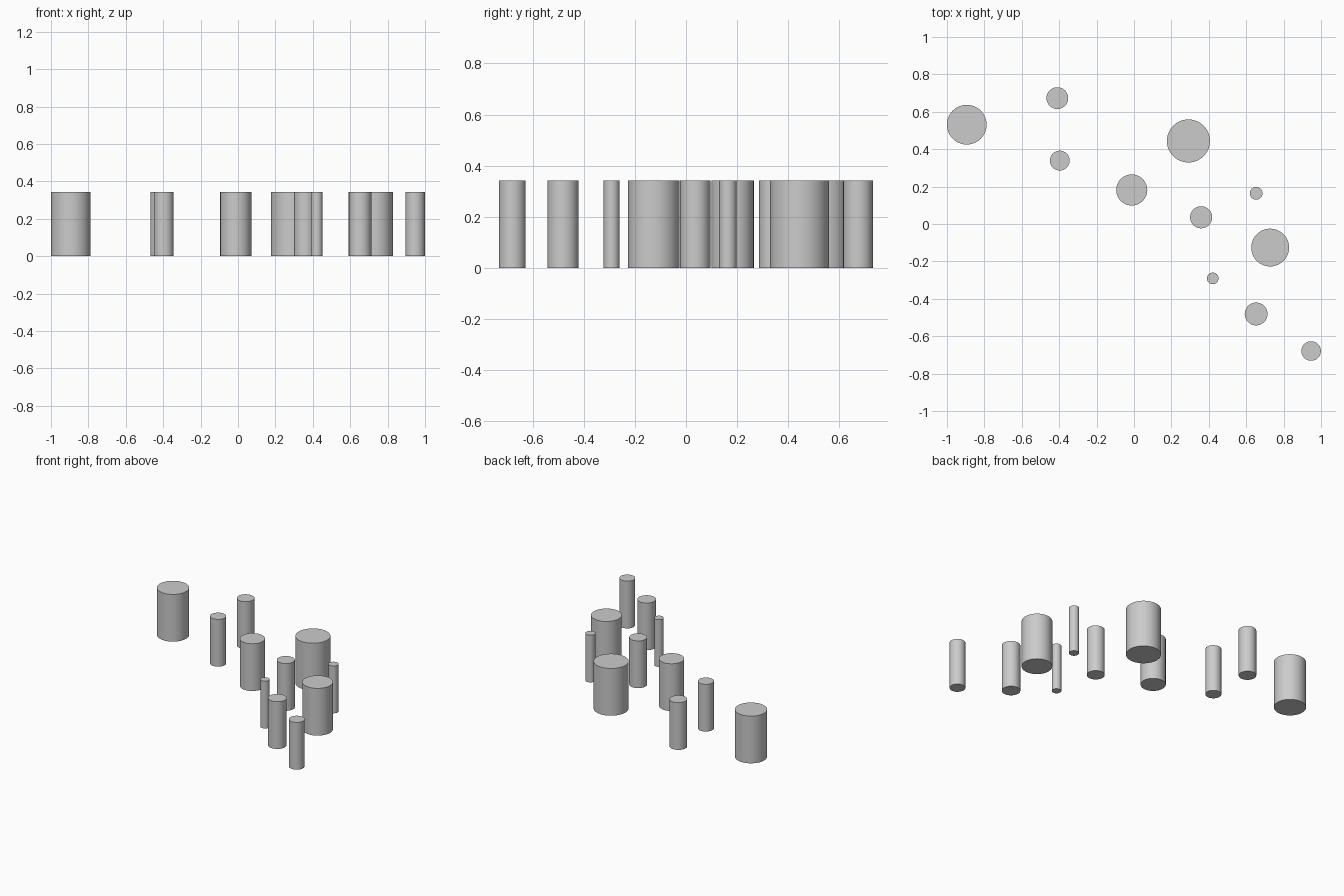
import bpy
import math

HEIGHT = 0.343

# Pillars scattered over the plan: x, y, radius
PILLARS = [
    (-0.894, 0.531, 0.106),
    (-0.410, 0.673, 0.058),
    (-0.397, 0.339, 0.053),
    (-0.012, 0.182, 0.083),
    (0.291, 0.444, 0.115),
    (0.653, 0.164, 0.034),
    (0.359, 0.036, 0.059),
    (0.728, -0.126, 0.101),
    (0.421, -0.291, 0.031),
    (0.653, -0.481, 0.061),
    (0.947, -0.679, 0.052),
]


def add_pillar(index, x, y, radius):
    bpy.ops.mesh.primitive_cylinder_add(
        vertices=64, radius=radius, depth=HEIGHT, location=(x, y, HEIGHT / 2))
    bpy.context.object.name = f"pillar_{index:02d}"
    # Round sides, crisp top and bottom rims
    bpy.ops.object.shade_smooth_by_angle(angle=math.radians(30))


for i, (x, y, r) in enumerate(PILLARS, 1):
    add_pillar(i, x, y, r)
